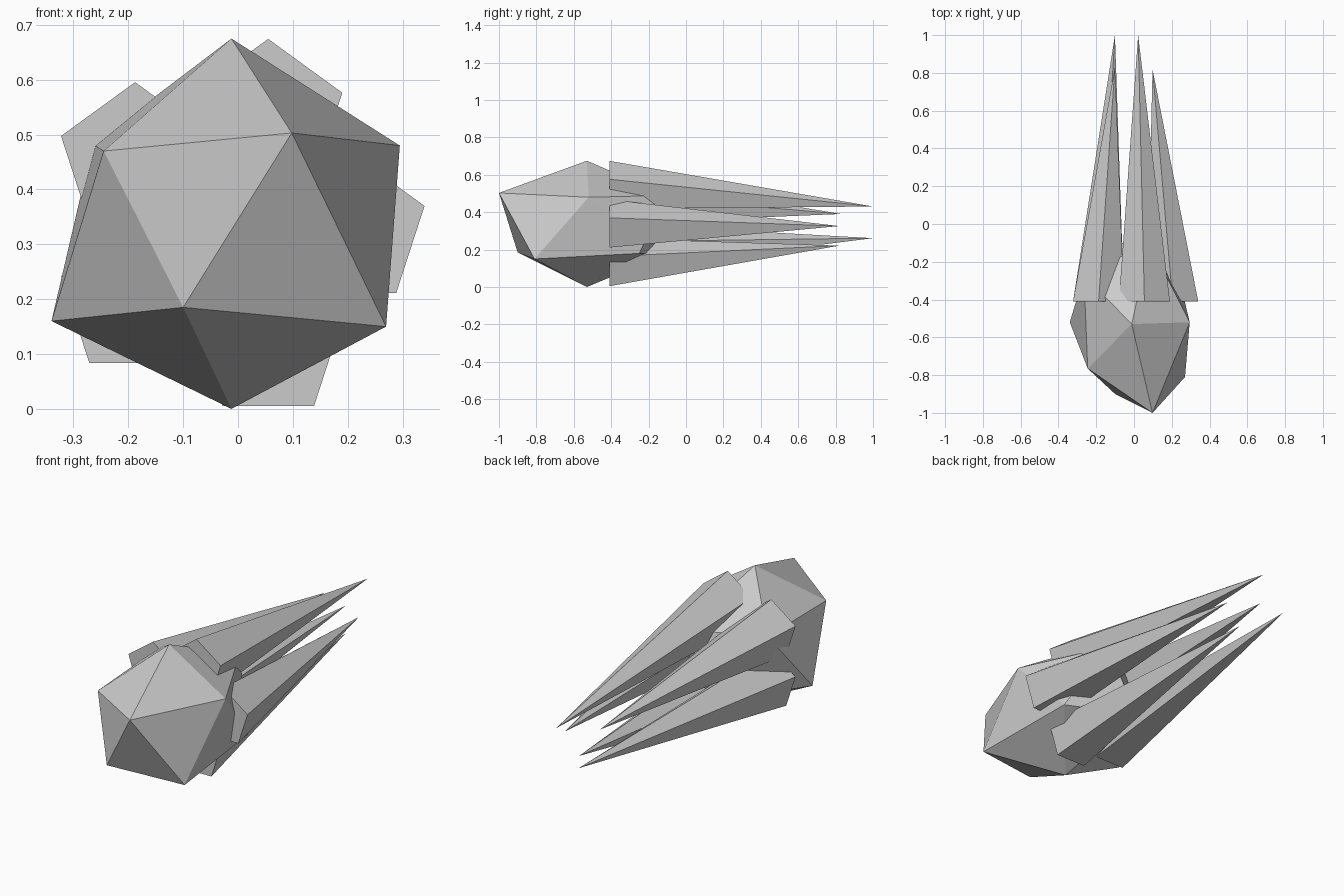
import bpy, bmesh
from math import sin, cos, pi

if "Cube" in bpy.data.objects:
    bpy.data.objects.remove(bpy.data.objects["Cube"])


def make_object(name, bm):
    bmesh.ops.recalc_face_normals(bm, faces=bm.faces[:])
    mesh = bpy.data.meshes.new(name)
    bm.to_mesh(mesh)
    bm.free()
    obj = bpy.data.objects.new(name, mesh)
    bpy.context.collection.objects.link(obj)
    return obj


# Faceted head: an uneven, lengthened icosahedron (poles, upper ring, lower ring)
head_points = [
    (-0.012, -0.53, 0.675), (-0.012, -0.53, 0.0),
    (0.098, -1.0, 0.503), (0.295, -0.52, 0.48), (0.08, -0.10, 0.49),
    (-0.265, -0.27, 0.483), (-0.245, -0.765, 0.47),
    (-0.10, -0.90, 0.185), (0.27, -0.81, 0.15), (0.23, -0.25, 0.18),
    (-0.10, -0.10, 0.18), (-0.34, -0.52, 0.16),
]
bm = bmesh.new()
for p in head_points:
    bm.verts.new(p)
bmesh.ops.convex_hull(bm, input=bm.verts[:])
make_object("faceted_head", bm)

# Ring of five pentagonal spikes, converging towards the back
CX, CZ = -0.012, 0.326
BASE_Y, BASE_R = -0.41, 0.142
RING_BASE, RING_TIP = 0.217, 0.11
for i, tip_y in enumerate((0.82, 1.0, 0.83, 1.0, 0.82)):
    a = 2 * pi * i / 5
    bx, bz = CX + RING_BASE * cos(a), CZ + RING_BASE * sin(a)
    bm = bmesh.new()
    base = [bm.verts.new((bx + BASE_R * sin(2 * pi * k / 5), BASE_Y,
                          bz + BASE_R * cos(2 * pi * k / 5))) for k in range(5)]
    tip = bm.verts.new((CX + RING_TIP * cos(a), tip_y, CZ + RING_TIP * sin(a)))
    bm.faces.new(base)
    for k in range(5):
        bm.faces.new((base[k], base[(k + 1) % 5], tip))
    # The fourth spike is one of the short ones or long ones as listed above
    make_object(f"tail_spike_{i + 1}", bm)
